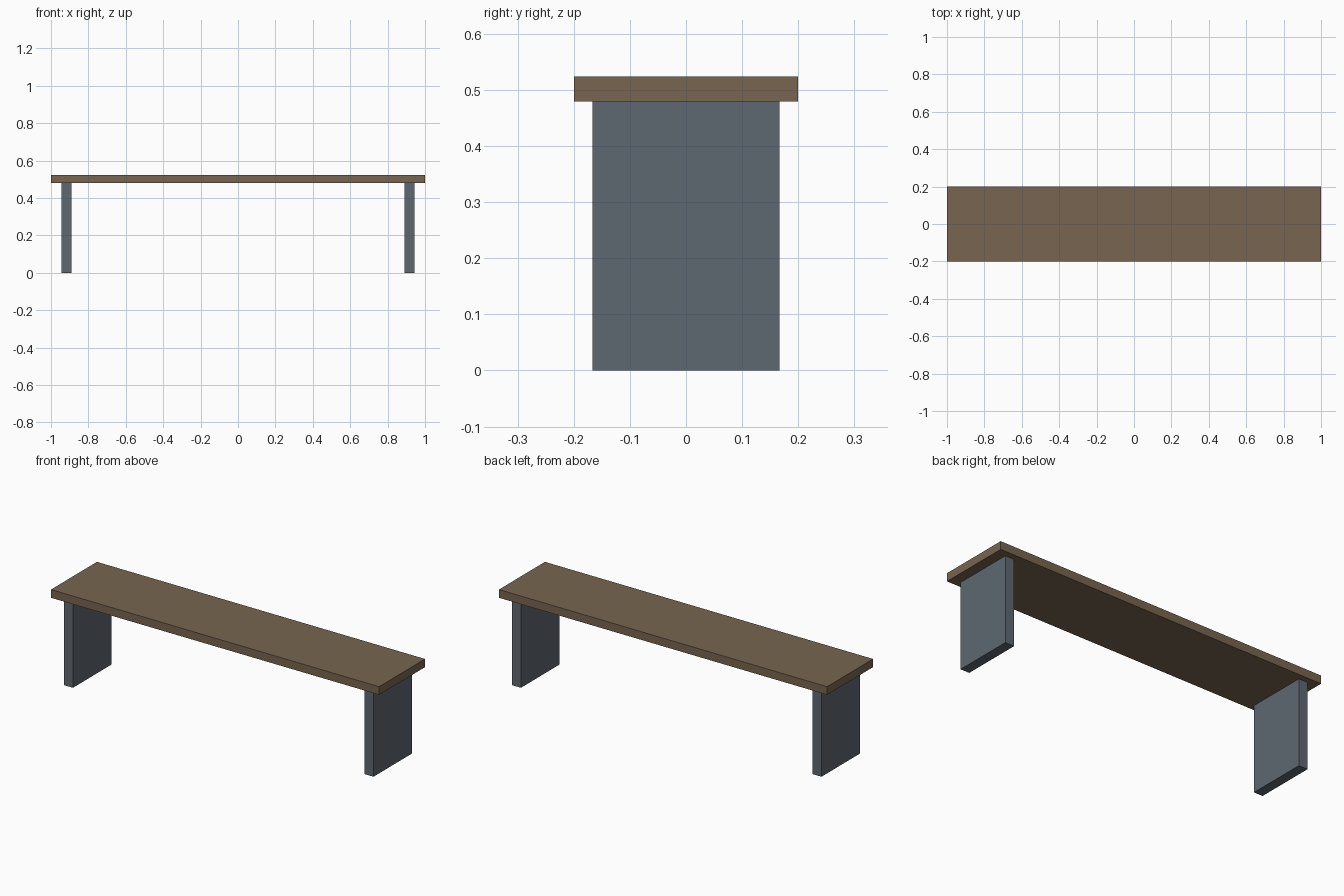
import bpy

if "Cube" in bpy.data.objects:
    bpy.data.objects.remove(bpy.data.objects["Cube"])


def material(name, rgb):
    m = bpy.data.materials.new(name)
    m.diffuse_color = (*rgb, 1.0)
    m.use_nodes = True
    m.node_tree.nodes["Principled BSDF"].inputs["Base Color"].default_value = m.diffuse_color
    return m


def box(name, lo, hi, mat):
    centre = [(a + b) / 2 for a, b in zip(lo, hi)]
    bpy.ops.mesh.primitive_cube_add(size=1, location=centre)
    ob = bpy.context.object
    ob.name = name
    ob.scale = [b - a for a, b in zip(lo, hi)]
    bpy.ops.object.transform_apply(location=False, rotation=False, scale=True)
    ob.data.materials.append(mat)
    return ob


wood = material("brown wood", (0.188, 0.130, 0.080))
metal = material("slate grey", (0.114, 0.138, 0.165))

# Seat plank
box("seat", (-1, -0.2, 0.479), (1, 0.2, 0.524), wood)

# Slab legs, one at each end
for side, name in ((-1, "left_leg"), (1, "right_leg")):
    x0, x1 = sorted((side * 0.889, side * 0.943))
    box(name, (x0, -0.167, 0), (x1, 0.167, 0.479), metal)
